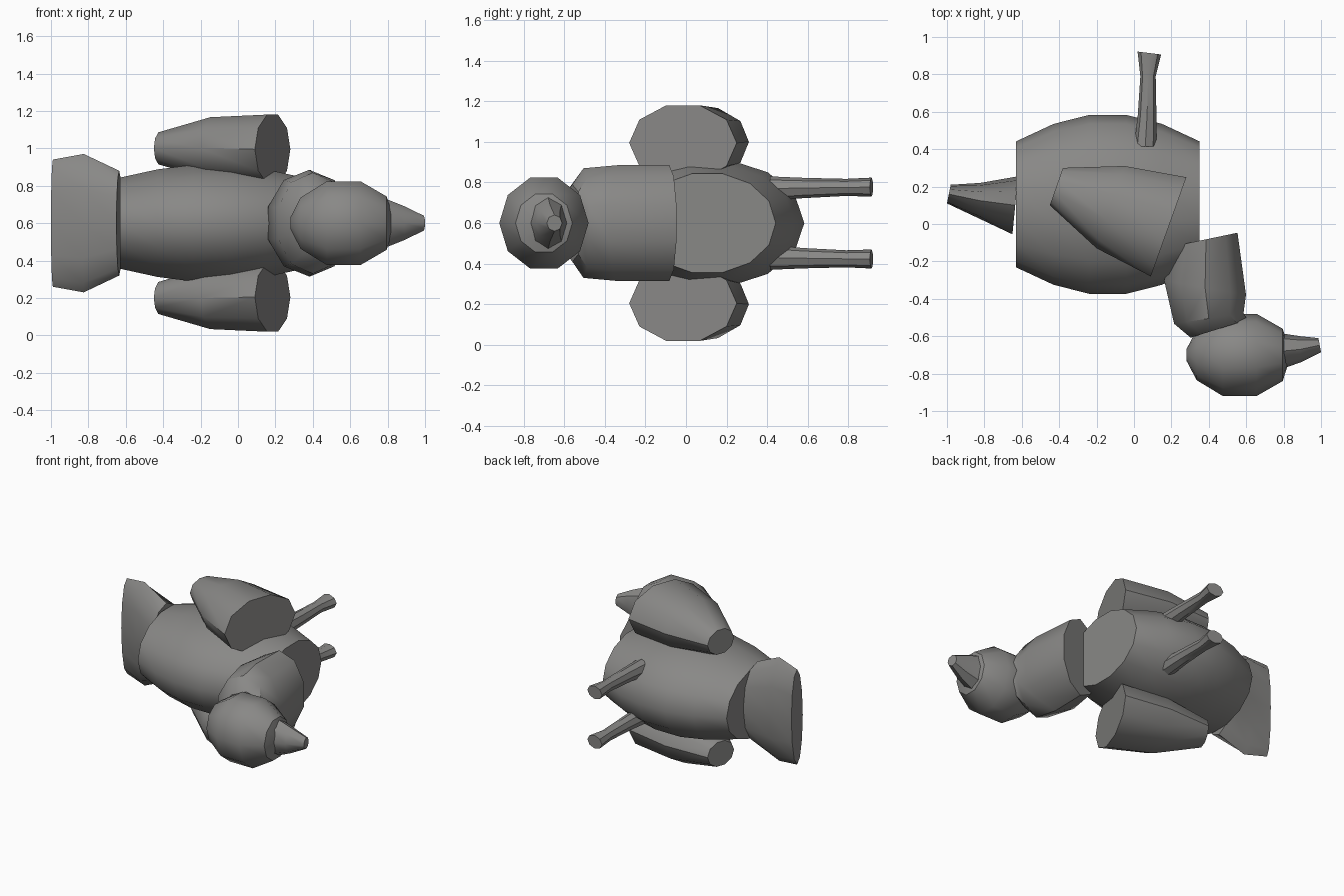
import bpy, bmesh, math

if "Cube" in bpy.data.objects:
    bpy.data.objects.remove(bpy.data.objects["Cube"])

MID = 0.6  # height of the mirror plane (the bird lies on its side)
grey = bpy.data.materials.new("warm grey")
grey.diffuse_color = (0.25, 0.247, 0.24, 1)
grey.use_nodes = True
grey.node_tree.nodes["Principled BSDF"].inputs["Base Color"].default_value = grey.diffuse_color


def loft(name, rings, sides=12, phase=0.0, flip=False):
    """Skin elliptical rings (cx, cy, cz, ux, uy, half_z); (ux, uy) is the in-plane half axis."""
    bm = bmesh.new()
    loops = []
    for cx, cy, cz, ux, uy, hz in rings:
        loop = []
        for i in range(sides):
            a = 2 * math.pi * (i + phase) / sides
            z = cz + hz * math.sin(a)
            loop.append(bm.verts.new((cx + ux * math.cos(a), cy + uy * math.cos(a),
                                      2 * MID - z if flip else z)))
        loops.append(loop)
    for a, b in zip(loops, loops[1:]):
        for i in range(sides):
            j = (i + 1) % sides
            bm.faces.new((a[i], a[j], b[j], b[i]))
    bm.faces.new(loops[0])
    bm.faces.new(loops[-1])
    bmesh.ops.recalc_face_normals(bm, faces=bm.faces)
    mesh = bpy.data.meshes.new(name)
    bm.to_mesh(mesh)
    bm.free()
    mesh.materials.append(grey)
    ob = bpy.data.objects.new(name, mesh)
    bpy.context.collection.objects.link(ob)
    bpy.ops.object.select_all(action='DESELECT')
    ob.select_set(True)
    bpy.context.view_layer.objects.active = ob
    bpy.ops.object.shade_smooth_by_angle(angle=math.radians(42))
    return ob


# barrel body along x
loft("body", [(x, 0.105, MID, 0, h, w) for x, h, w in (
    (-0.63, 0.337, 0.25), (-0.43, 0.43, 0.295), (-0.24, 0.478, 0.32),
    (-0.04, 0.478, 0.32), (0.15, 0.43, 0.295), (0.35, 0.337, 0.25))], 14)

# flat fan tail
loft("tail", [(-0.99, 0.16, MID, 0.01, 0.05, 0.34),
              (-0.825, 0.125, MID, 0.005, 0.095, 0.37),
              (-0.635, 0.10, MID, 0.015, 0.155, 0.28)], 12)

# neck, bulging in the middle and closing inside the head
loft("neck", [(0.385, -0.082, MID, 0.177, 0.037, 0.285),
              (0.38, -0.34, MID, 0.23, -0.04, 0.285),
              (0.40, -0.505, MID, 0.195, 0.03, 0.27),
              (0.455, -0.56, MID, 0.16, 0.05, 0.19)], 10, 0.5)

# faceted round head
loft("head", [(x, -0.70, MID, 0, r, r * 1.07) for x, r in (
    (0.28, 0.03), (0.335, 0.135), (0.475, 0.22), (0.655, 0.22),
    (0.795, 0.14), (0.83, 0.03))], 10)

# beak
loft("beak", [(0.79, -0.68, MID, 0, 0.095, 0.13),
              (0.89, -0.67, MID, 0, 0.07, 0.09),
              (0.993, -0.648, MID, -0.007, 0.038, 0.04)], 8)

for side, flip in (("upper", False), ("lower", True)):
    # tapered folded wing
    loft(side + "_wing", [(-0.415, 0.20, 1.0, 0.035, 0.10, 0.09),
                          (-0.125, 0.09, 1.0, 0.075, 0.22, 0.175),
                          (0.185, -0.015, 0.995, 0.095, 0.265, 0.195)], 10, 0, flip)
    # thin leg flaring at the foot
    loft(side + "_leg", [(0.06, 0.415, 0.77, 0.06, 0, 0.06),
                         (0.07, 0.58, 0.773, 0.05, 0, 0.05),
                         (0.075, 0.79, 0.776, 0.041, 0, 0.042),
                         (0.082, 0.914, 0.777, 0.063, -0.008, 0.047)], 8, 0, flip)
